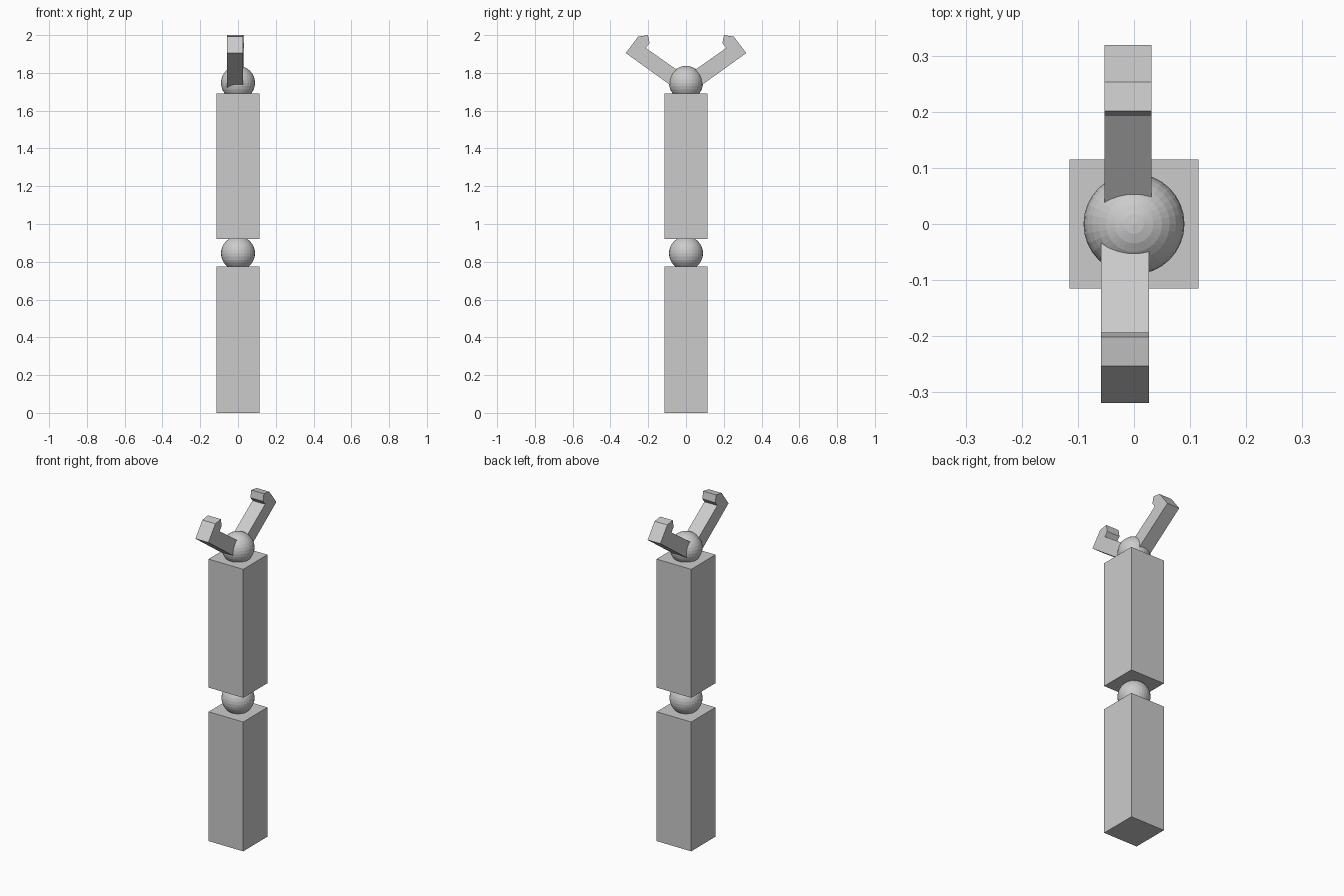
import bpy
import bmesh

if "Cube" in bpy.data.objects:
    bpy.data.objects.remove(bpy.data.objects["Cube"])

grey = bpy.data.materials.new("light grey")
grey.diffuse_color = (0.6, 0.6, 0.6, 1)
grey.use_nodes = True
grey.node_tree.nodes["Principled BSDF"].inputs["Base Color"].default_value = grey.diffuse_color


def finish(name, bm):
    bmesh.ops.recalc_face_normals(bm, faces=bm.faces)
    mesh = bpy.data.meshes.new(name)
    bm.to_mesh(mesh)
    bm.free()
    mesh.materials.append(grey)
    obj = bpy.data.objects.new(name, mesh)
    bpy.context.collection.objects.link(obj)


def segment(name, z0, z1, width=0.23):
    bm = bmesh.new()
    bmesh.ops.create_cube(bm, size=1)
    bmesh.ops.scale(bm, vec=(width, width, z1 - z0), verts=bm.verts)
    bmesh.ops.translate(bm, vec=(0, 0, (z0 + z1) / 2), verts=bm.verts)
    finish(name, bm)


def joint(name, z, radius=0.09):
    bm = bmesh.new()
    bmesh.ops.create_uvsphere(bm, u_segments=32, v_segments=16, radius=radius)
    bmesh.ops.translate(bm, vec=(0, 0, z), verts=bm.verts)
    finish(name, bm)


# Hooked finger outline in (y, z), from inside the ball out to the tip
FINGER = [(0.045, 1.708), (0.319, 1.905), (0.253, 1.992), (0.201, 2.0),
          (0.193, 1.957), (0.213, 1.932), (0.0, 1.782)]


def finger(name, side, x0, x1):
    bm = bmesh.new()
    face = bm.faces.new([bm.verts.new((x0, side * y, z)) for y, z in FINGER])
    ext = bmesh.ops.extrude_face_region(bm, geom=[face], use_keep_orig=True)
    moved = [v for v in ext["geom"] if isinstance(v, bmesh.types.BMVert)]
    bmesh.ops.translate(bm, vec=(x1 - x0, 0, 0), verts=moved)
    finish(name, bm)


# Arm segments
segment("lower_arm", 0, 0.775)
segment("upper_arm", 0.92, 1.69)

# Ball joints
joint("elbow_ball", 0.845)
joint("wrist_ball", 1.747)

# Gripper fingers
finger("back_finger", 1, -0.053, 0.031)
finger("front_finger", -1, -0.059, 0.027)
